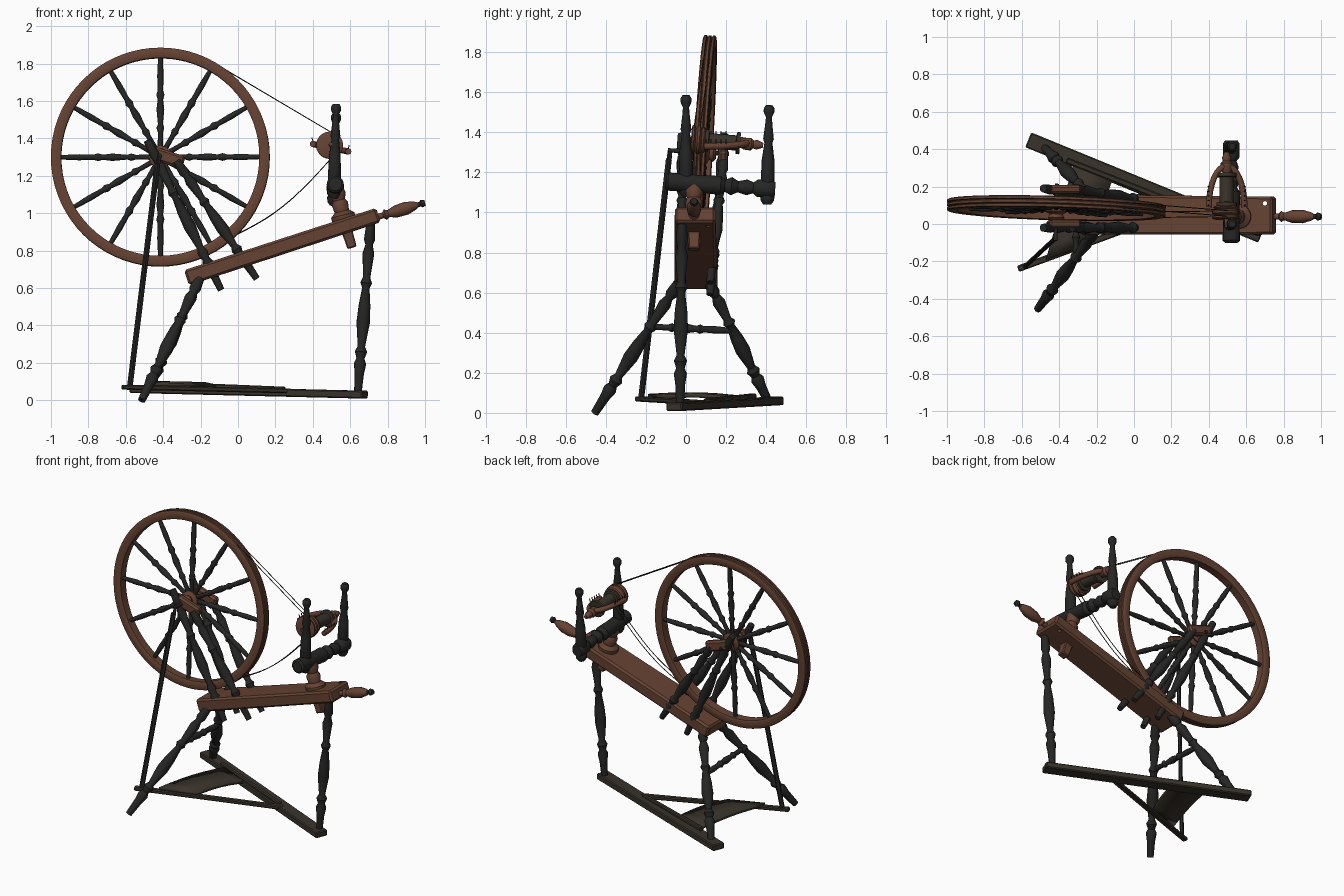
import bpy, bmesh, math
from mathutils import Vector as V, Matrix

if "Cube" in bpy.data.objects:
    bpy.data.objects.remove(bpy.data.objects["Cube"])


def material(name, rgb):
    mat = bpy.data.materials.new(name)
    mat.use_nodes = True
    color = (*rgb, 1)
    mat.diffuse_color = color
    mat.node_tree.nodes["Principled BSDF"].inputs["Base Color"].default_value = color
    return mat


brown = material("warm brown wood", (.13, .055, .032))
dark = material("blackened wood", (.019, .020, .018))
aged = material("aged dark brown wood", (.04, .032, .023))
cord = material("drive cord", (.03, .026, .022))


def finish(name, bm, mat, smooth=True):
    bmesh.ops.recalc_face_normals(bm, faces=bm.faces)
    mesh = bpy.data.meshes.new(name)
    bm.to_mesh(mesh)
    bm.free()
    obj = bpy.data.objects.new(name, mesh)
    bpy.context.collection.objects.link(obj)
    mesh.materials.append(mat)
    if smooth:
        bpy.ops.object.select_all(action='DESELECT')
        bpy.context.view_layer.objects.active = obj
        obj.select_set(True)
        bpy.ops.object.shade_smooth_by_angle(angle=math.radians(40))
    return obj


def lathe(name, start, end, profile, mat, sides=14, scale=1, closed=False):
    """Turn (position along axis, radius) pairs around the line start-end."""
    start, axis = V(start), V(end) - V(start)
    rot = axis.to_track_quat('Z', 'Y')
    bm = bmesh.new()
    rings = []
    for t, r in profile:
        rings.append([bm.verts.new(start + axis * t + rot @ V((
            r * scale * math.cos(math.tau * i / sides),
            r * scale * math.sin(math.tau * i / sides), 0))) for i in range(sides)])
    pairs = list(zip(rings, rings[1:]))
    if closed:
        pairs.append((rings[-1], rings[0]))
    else:
        bm.faces.new(rings[0])
        bm.faces.new(rings[-1])
    for a, b in pairs:
        for i in range(sides):
            j = (i + 1) % sides
            bm.faces.new((a[i], a[j], b[j], b[i]))
    return finish(name, bm, mat)


def beam(name, start, end, width, height, mat, bevel=.006, taper=1):
    """Rectangular bar; width is horizontal, height is perpendicular to it."""
    start, end = V(start), V(end)
    axis = (end - start).normalized()
    side = V((0, 0, 1)).cross(axis).normalized()
    up = axis.cross(side)
    bm = bmesh.new()
    bmesh.ops.create_cube(bm, size=1)
    for v in bm.verts:
        k = taper if v.co.x > 0 else 1
        v.co = (start.lerp(end, v.co.x + .5) + side * v.co.y * width * k
                + up * v.co.z * height * k)
    obj = finish(name, bm, mat, False)
    mod = obj.modifiers.new("soft edges", 'BEVEL')
    mod.width, mod.segments = bevel, 1
    return obj


def strand(name, points, radius, mat):
    curve = bpy.data.curves.new(name, 'CURVE')
    curve.dimensions = '3D'
    curve.bevel_depth, curve.bevel_resolution = radius, 2
    curve.use_fill_caps = True
    spline = curve.splines.new('POLY')
    spline.points.add(len(points) - 1)
    for p, co in zip(spline.points, points):
        p.co = (*co, 1)
    obj = bpy.data.objects.new(name, curve)
    bpy.context.collection.objects.link(obj)
    curve.materials.append(mat)


# Shared turning patterns
LEG = [(0, .6), (.12, .75), (.18, 1), (.21, .65), (.25, 1), (.28, .6), (.42, 1.1),
       (.52, .95), (.62, .6), (.65, .95), (.68, .6), (.82, .95), (.87, .6), (.9, .9), (1, .7)]
SPOKE = [(0, .8), (.2, .7), (.25, 1.1), (.29, .7), (.45, 1.1), (.55, .75), (.6, 1.15),
         (.65, .75), (.8, .9), (1, .65)]
MAIDEN = [(0, .6), (.04, 1), (.09, 1.1), (.14, .7), (.2, 1.05), (.45, .95), (.62, .6),
          (.66, .8), (.8, .55), (.88, .45), (.93, .8), (.97, .8), (1, .5)]
ROUND = [(0, 1), (1, 1)]

# Sloping table with a peg hole
table = beam("table", (-.275, .05, .655), (.75, .045, .99), .215, .085, brown, .012, .94)
cutter = lathe("peg_hole_cutter", (.70, .11, .8), (.70, .11, 1.2), ROUND, brown, scale=.012)
cutter.hide_render = True
cutter.hide_set(True)
hole = table.modifiers.new("peg hole", 'BOOLEAN')
hole.operation, hole.object = 'DIFFERENCE', cutter
lathe("end_knob", (.73, .04, .975), (.96, .04, 1.045),
      [(0, .018), (.2, .016), (.25, .03), (.32, .02), (.5, .034), (.75, .036), (.95, .022), (1, .015)], brown)
lathe("knob_tip", (.955, .04, 1.043), (1, .04, 1.057), [(0, .014), (.4, .013), (.6, .022), (1, .016)], dark)

# Legs and stretcher
lathe("end_leg", (.64, -.03, .03), (.71, -.02, .95), LEG, dark, scale=.033)
lathe("front_leg", (-.515, -.455, 0), (-.20, -.03, .66), LEG, dark, scale=.034)
lathe("back_leg", (-.48, .41, .06), (-.20, .11, .66), LEG, dark, scale=.034)
lathe("leg_stretcher", (-.31, -.17, .43), (-.31, .23, .41), SPOKE, dark, scale=.021)

# Foot bar and treadle
beam("foot_bar", (.68, -.06, .03), (-.565, .45, .06), .085, .042, aged)
beam("treadle_rail", (-.62, -.24, .07), (.28, .09, .05), .035, .026, aged)
beam("treadle_hinge_rail", (-.36, .34, .085), (.25, .10, .06), .03, .025, aged)
bm = bmesh.new()
steps = 6
rows = []
for i in range(steps + 1):
    t = i / steps
    lift = V((0, 0, .015 * math.sin(math.pi * t)))
    rows.append([bm.verts.new(V(a).lerp(V(b), t) + lift) for a, b in (
        ((-.47, -.19, .095), (-.32, .33, .08)), ((-.24, -.11, .09), (-.11, .25, .075)))])
for a, b in zip(rows, rows[1:]):
    bm.faces.new((a[0], a[1], b[1], b[0]))
treadle = finish("treadle_board", bm, aged)
treadle.modifiers.new("thickness", 'SOLIDIFY').thickness = .022
beam("connecting_rod", (-.58, -.225, .06), (-.43, -.085, 1.27), .024, .03, dark)

# Wheel, tilted slightly from vertical
center = V((-.415, .085, 1.30))
axle = V((.03, 1, -.06)).normalized()
across = (V((1, 0, 0)) - axle * axle.x).normalized()
upward = across.cross(axle)


def rim_point(angle, radius, shift=0):
    return center + radius * (across * math.cos(angle) + upward * math.sin(angle)) + axle * shift


rim_profile = [(0, .535), (.06, .53), (.94, .53), (1, .535), (1, .578), (.93, .585), (.74, .585),
               (.68, .574), (.6, .584), (.4, .584), (.32, .574), (.26, .585), (.07, .585), (0, .578)]
lathe("wheel_rim", center - axle * .031, center + axle * .031, rim_profile, brown, 72, closed=True)
for k in range(12):
    a = math.tau * k / 12
    lathe("spoke", rim_point(a, .03), rim_point(a, .535), SPOKE, dark, 10, .019)
lathe("wheel_hub", center - axle * .065, center + axle * .065,
      [(0, .03), (.1, .045), (.25, .035), (.35, .06), (.65, .06), (.75, .035), (.9, .045), (1, .03)], brown, 20)
lathe("axle", center - axle * .175, center + axle * .13, ROUND, dark, scale=.011)
beam("crank", center - axle * .165, (-.43, -.085, 1.25), .02, .02, dark, .003)

# Wheel posts, bracing posts and axle bearings
for label, y_low, y_high in (("front", -.02, -.02), ("back", .12, .19)):
    lathe(label + "_wheel_post", (-.09, y_low, .59), (-.485, y_high, 1.39), LEG, dark, scale=.03)
    lathe(label + "_brace_post", (.10, y_low, .65), (-.33, y_high, 1.28), LEG, dark, scale=.03)
    y_block = y_high + (.02 if label == "front" else -.005)
    beam(label + "_bearing", (-.46, y_block, 1.325), (-.29, y_block, 1.27), .045, .07, brown, .012)

# Upright collar, cross bar and maidens
lathe("collar_post", (.575, .04, .93), (.525, .04, 1.13),
      [(0, .05), (.18, .065), (.3, .065), (.4, .04), (.6, .045), (.7, .033), (.85, .045), (1, .04)], brown, 18)
beam("collar_tenon", (.575, .04, .93), (.61, .04, .815), .065, .06, brown, .006, .85)
lathe("cross_bar", (.52, -.10, 1.155), (.52, .445, 1.115),
      [(0, .035), (.02, .046), (.3, .044), (.5, .048), (.54, .03), (.6, .046), (.66, .028),
       (.74, .04), (.8, .028), (.84, .045), (.97, .045), (1, .035)], dark, 18)
lathe("front_maiden", (.512, 0, 1.08), (.525, 0, 1.585), MAIDEN, dark, scale=.034)
lathe("back_maiden", (.512, .405, 1.04), (.525, .415, 1.535), MAIDEN, dark, scale=.034)

# Flyer, bobbin and pulleys
lathe("flyer_spindle", (.495, -.02, 1.37), (.495, .385, 1.335),
      [(0, .01), (.7, .012), (.76, .03), (.85, .032), (.88, .02), (.92, .025), (1, .012)], brown)
lathe("drive_pulley", (.49, .025, 1.365), (.49, .095, 1.36),
      [(0, .06), (.08, .072), (.2, .072), (.32, .058), (.44, .072), (.6, .072), (.75, .055), (.9, .068), (1, .06)],
      brown, 24)
lathe("bobbin", (.495, .095, 1.36), (.495, .27, 1.345),
      [(0, .055), (.1, .055), (.12, .038), (.88, .038), (.9, .055), (1, .055)], aged, 20)
arc = [math.pi * i / 16 for i in range(17)]
strand("flyer_arms", [(.495 + .095 * math.cos(a), .09 + .22 * math.sin(a), 1.35 - .02 * math.cos(a))
                      for a in arc], .017, brown)
for side in (-1, 1):
    for k in range(5):
        base = V((.495 + side * .09, .1 + k * .025, 1.35 - side * .02))
        lathe("flyer_hook", base, base + V((side * .01, 0, .035)), ROUND, dark, 6, .003)

# Doubled drive cord around wheel and pulley
for shift in (-.015, .015):
    top, low = math.radians(58), math.radians(-46)
    span = math.tau - top + low
    path = [rim_point(top + span * i / 40, .58, shift) for i in range(41)]
    pulley_y = .055 + shift
    pulley_low, leave = V((.50, pulley_y, 1.295)), path[-1]
    for i in range(1, 11):
        t = i / 10
        path.append(leave.lerp(pulley_low, t) - V((0, 0, .05 * math.sin(math.pi * t))))
    path += [V((.555, pulley_y, 1.35)), V((.52, pulley_y, 1.42)), path[0]]
    strand("drive_cord", path, .0025, cord)
